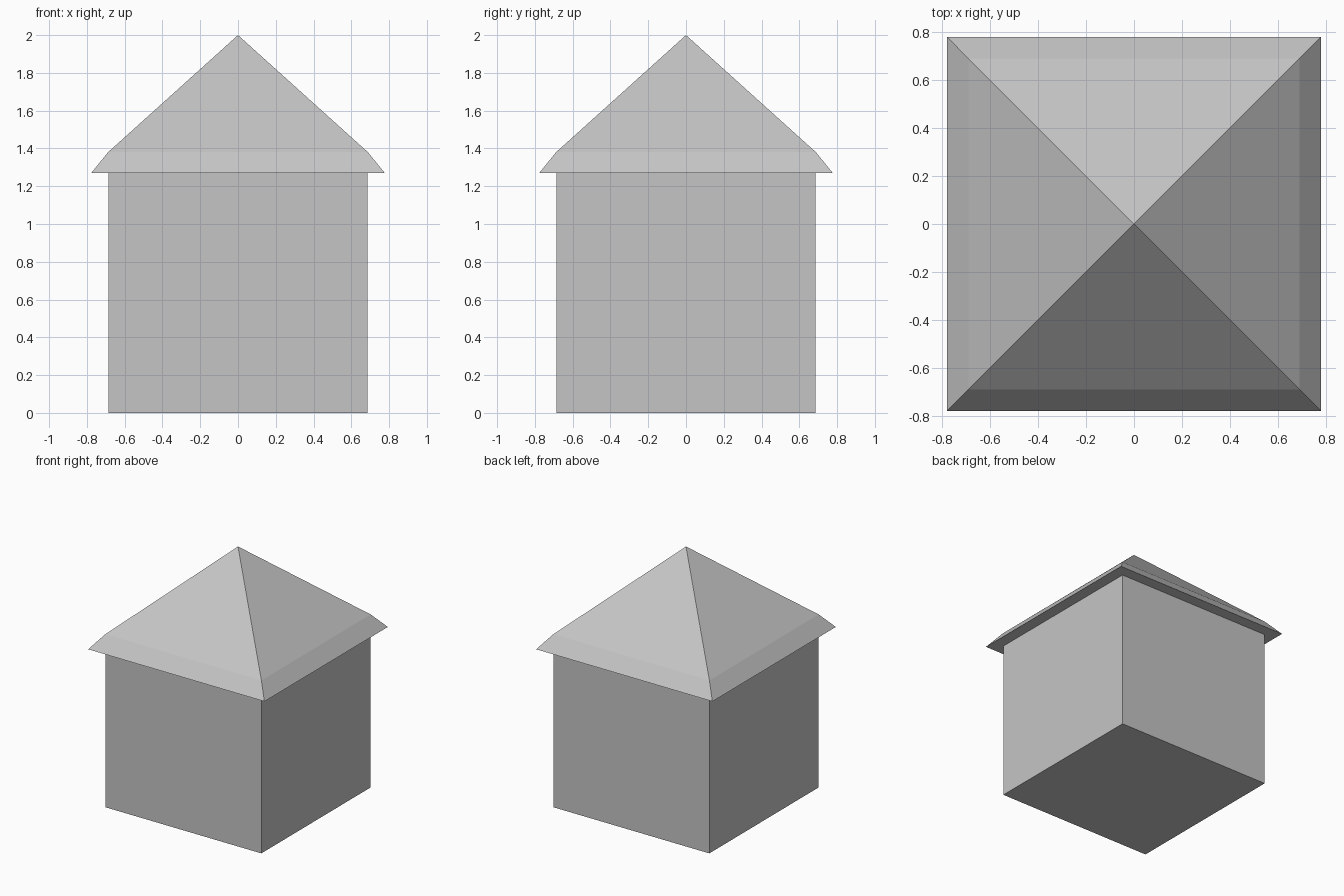
import bpy, bmesh

if "Cube" in bpy.data.objects:
    bpy.data.objects.remove(bpy.data.objects["Cube"])

grey = bpy.data.materials.new("light grey")
grey.diffuse_color = (0.56, 0.56, 0.56, 1)
grey.use_nodes = True
grey.node_tree.nodes["Principled BSDF"].inputs["Base Color"].default_value = grey.diffuse_color

WALL, EAVE_Z = 0.686, 1.27


def square_stack(name, rings, apex=None):
    """Stack square rings (half width, height); cap the ends or close to an apex."""
    bm = bmesh.new()
    loops = [[bm.verts.new((sx * w, sy * w, z))
              for sx, sy in ((-1, -1), (1, -1), (1, 1), (-1, 1))]
             for w, z in rings]
    bm.faces.new(loops[0][::-1])
    for low, high in zip(loops, loops[1:]):
        for i in range(4):
            j = (i + 1) % 4
            bm.faces.new((low[i], low[j], high[j], high[i]))
    top = loops[-1]
    if apex is None:
        bm.faces.new(top)
    else:
        tip = bm.verts.new((0, 0, apex))
        for i in range(4):
            bm.faces.new((top[i], top[(i + 1) % 4], tip))
    mesh = bpy.data.meshes.new(name)
    bm.to_mesh(mesh)
    bm.free()
    mesh.materials.append(grey)
    obj = bpy.data.objects.new(name, mesh)
    bpy.context.collection.objects.link(obj)
    return obj


# Plain box walls
square_stack("walls", [(WALL, 0), (WALL, EAVE_Z)])

# Pyramid roof with a steeper skirt at the eaves and a flat underside
square_stack("roof", [(0.777, EAVE_Z), (0.688, 1.38)], apex=2.0)
